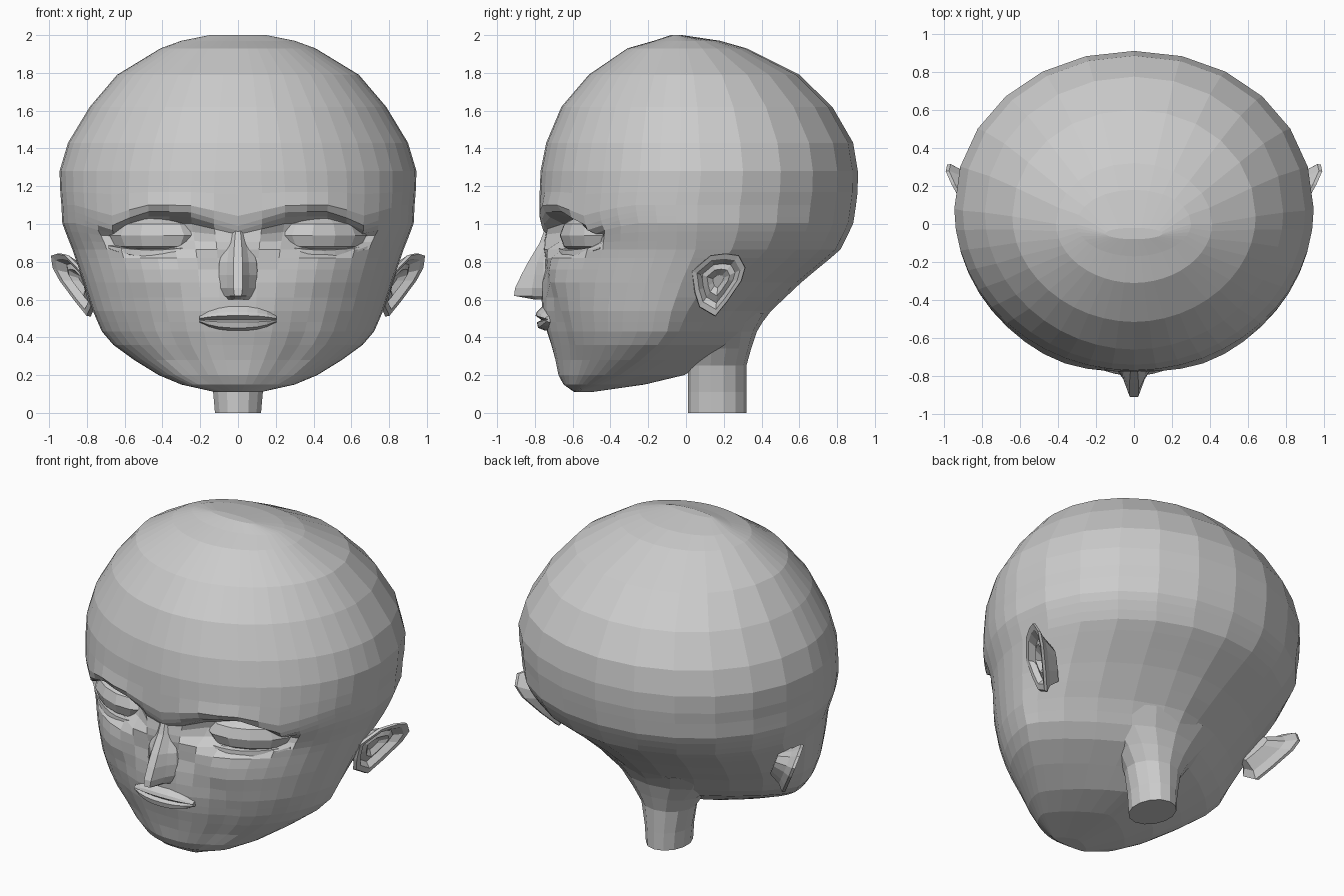
import bpy, bmesh, math
from mathutils import Matrix, Vector

if "Cube" in bpy.data.objects:
    bpy.data.objects.remove(bpy.data.objects["Cube"])


def make(name, bm):
    bmesh.ops.recalc_face_normals(bm, faces=bm.faces)
    me = bpy.data.meshes.new(name)
    bm.to_mesh(me)
    bm.free()
    ob = bpy.data.objects.new(name, me)
    bpy.context.collection.objects.link(ob)
    return ob


def loft(name, rings):
    """Skin closed rings of equal length and cap both ends."""
    bm = bmesh.new()
    vs = [[bm.verts.new(p) for p in r] for r in rings]
    n = len(vs[0])
    for a, b in zip(vs, vs[1:]):
        for i in range(n):
            j = (i + 1) % n
            bm.faces.new((a[i], a[j], b[j], b[i]))
    bm.faces.new(vs[0])
    bm.faces.new(vs[-1])
    return make(name, bm)


def mirrored(ob):
    ob.modifiers.new("mirror", 'MIRROR')
    return ob


def gauss(d, s):
    return math.exp(-(d / s) ** 2)


# Skull and jaw: level, half width, front, back, widest y
KEYS = [
    (.11, .12, -.61, -.50, -.57), (.15, .30, -.66, -.22, -.45),
    (.20, .42, -.675, -.01, -.35), (.28, .55, -.685, .14, -.24),
    (.36, .66, -.71, .30, -.15), (.43, .72, -.735, .37, -.10),
    (.53, .765, -.76, .44, -.08), (.70, .82, -.77, .62, -.02),
    (.86, .875, -.76, .815, .05), (1.0, .93, -.74, .885, .06),
    (1.1, .935, -.775, .90, .06), (1.22, .945, -.775, .915, .08), (1.28, .945, -.77, .91, .08),
    (1.43, .90, -.74, .885, .07), (1.62, .785, -.66, .775, .06),
    (1.79, .64, -.515, .60, .04), (1.93, .41, -.31, .32, 0),
    (1.97, .30, -.17, .18, 0), (2.0, .15, -.08, -.02, -.05)]
LEVELS = [.11, .15, .20, .28, .36, .43, .48, .54, .61, .69, .76, .82, .865, .91,
          .96, 1.005, 1.04, 1.065, 1.10, 1.17, 1.28, 1.43, 1.62, 1.79, 1.93, 1.97, 2.0]
half = [7.5 * i for i in range(13)] + [105, 120, 135, 150, 165, 180]
ANGLES = [math.radians(a) for a in half + [360 - a for a in half[-2:0:-1]]]


def section(z):
    for a, b in zip(KEYS, KEYS[1:]):
        if z <= b[0] + 1e-6:
            t = (z - a[0]) / (b[0] - a[0])
            return [u + (v - u) * t for u, v in zip(a, b)][1:]


def head_ring(z):
    hw, front, back, mid = section(z)
    pf = 1.95 + .1 * gauss(z - 1.1, .2)
    pb = min(2.05, max(1.3, 1.3 + (z - .4) * 1.4))
    ring = []
    for a in ANGLES:
        s, c = math.sin(a), math.cos(a)
        p, end = (pf, front) if c > 0 else (pb, back)
        x = math.copysign(hw * abs(s) ** (2 / p), s)
        y = mid + (end - mid) * abs(c) ** (2 / p)
        ax, zz = abs(x), z
        if c > 0:
            # brow arch drops towards temple and bridge
            outer = max(0, min(ax - .50, (.86 - ax) * .9)) * .45
            zz -= gauss(z - 1.05, .09) * (outer + max(0, .26 - ax) * .3)
            # eye socket, brow, cheek and muzzle relief
            r = ((ax - .43) / .29) ** 2 + ((z - .955) / .115) ** 2
            y += .10 * max(0, 1 - r ** 2)
            y -= .02 * gauss(z - 1.09, .05) * gauss(ax - .4, .25)
            y -= .03 * gauss(z - .72, .13) * gauss(ax - .43, .2)
            y += .02 * gauss(math.hypot(ax, z - .45) - .34, .07) * c
            y -= .012 * gauss(math.hypot(ax - .12, z - .26), .13)
        ring.append((x, y, zz))
    return ring


loft("head", [head_ring(z) for z in LEVELS])

# Neck: level, half width, front, back
NECK = [(0, .125, .01, .32), (.11, .135, .01, .32), (.25, .165, .01, .32),
        (.34, .225, .0, .345), (.43, .31, -.06, .375), (.53, .40, -.1, .435)]
loft("neck", [[(w * math.sin(k * math.pi / 7), (f + b) / 2 - (b - f) / 2 * math.cos(k * math.pi / 7), z)
               for k in range(14)] for z, w, f, b in NECK])

# Nose: level, half width, ridge y
NOSE = [(.60, .06, -.80), (.62, .075, -.91), (.66, .095, -.905), (.73, .10, -.872),
        (.80, .095, -.835), (.90, .075, -.775), (.98, .045, -.745)]


def nose_ring(z, w, tip):
    base = -.755 if z < .9 else -.72
    side = [(w * 1.25, -.68), (w, base), (.6 * w, base + .4 * (tip - base)), (.25 * w, tip)]
    return [(x, y, z) for x, y in side] + [(-x, y, z) for x, y in side[::-1]]


loft("nose", [nose_ring(*n) for n in NOSE])

# Lips: one side profile swept across the mouth
LIP = [(-.70, .575), (-.755, .57), (-.79, .535), (-.797, .515), (-.765, .492),
       (-.79, .48), (-.783, .45), (-.745, .435), (-.70, .435)]
lips = []
for i in range(9):
    t = i / 4 - 1
    k = 1 - .75 * abs(t) ** 2.6
    lips.append([(.205 * t, -.72 + (y + .72) * (.5 + .5 * k) + .02 * t * t, .495 + (z - .495) * k)
                 for y, z in LIP])
loft("lips", lips)

# Eyelid-covered eyes
bm = bmesh.new()
bmesh.ops.create_uvsphere(bm, u_segments=12, v_segments=6, radius=1)
for v in bm.verts:                       # square off towards a blocky lid
    v.co.z = math.copysign(abs(v.co.z) ** .8, v.co.z)
bm.transform(Matrix.Translation((.45, -.50, .94)) @ Matrix.Rotation(math.radians(29), 4, 'Z')
             @ Matrix.Diagonal((.26, .135, .105, 1)))
mirrored(make("eyes", bm))

# Lower eyelid folds
lid = []
for i in range(9):
    t = i / 4 - 1
    u = Vector((.455 + .23 * t, -.60 + .11 * t + .045 * t * t, .85 + .03 * t * t))
    r = .03 * (1 - .6 * t * t)
    lid.append([u + Vector((0, r * a, r * b)) for a, b in ((-1, -.8), (-.9, .4), (.8, .7), (1, -.9))])
mirrored(loft("lower_eyelids", lid))

# Ears: outline in the side view, leaning outwards to the rear and top
EAR = [(.03, .75), (.13, .835), (.21, .845), (.28, .835), (.315, .77), (.295, .70),
       (.22, .59), (.155, .51), (.07, .56), (.045, .64)]


def ear_ring(scale, out):
    cy, cz = .17, .70
    ring = []
    for y, z in EAR:
        y, z = cy + (y - cy) * scale, cz + (z - cz) * scale
        ring.append((.80 + .5 * (y - .155) + .4 * (z - .51) + out, y, z))
    return ring


mirrored(loft("ears", [ear_ring(.5, -.14), ear_ring(.75, -.06), ear_ring(1, -.02), ear_ring(.98, .0),
                       ear_ring(.8, -.005), ear_ring(.62, -.045), ear_ring(.42, -.03), ear_ring(.2, -.06)]))
